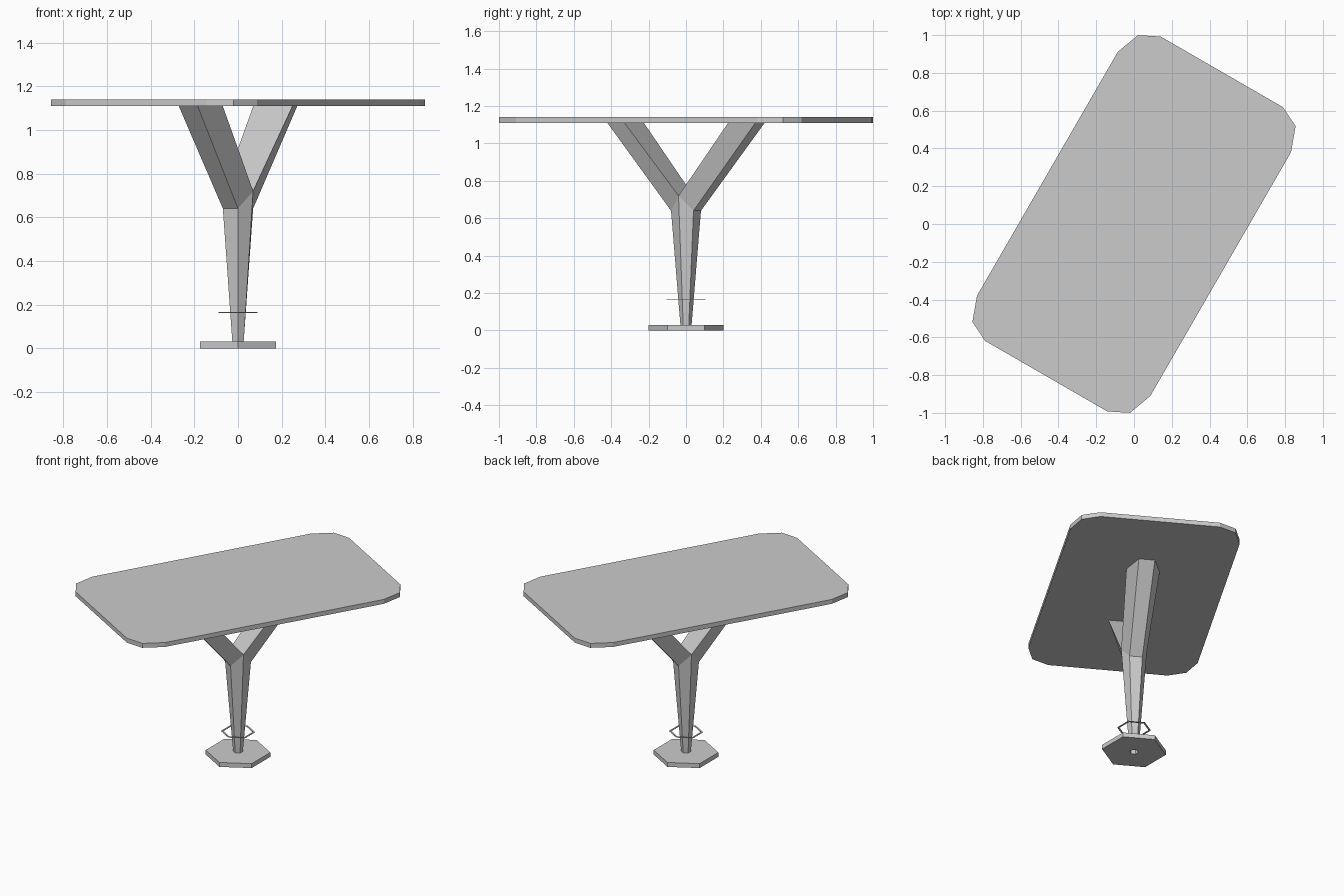
import bpy
from math import sin, cos, pi, sqrt

if "Cube" in bpy.data.objects:
    bpy.data.objects.remove(bpy.data.objects["Cube"])

TURN = pi / 3  # the long axis of the top lies 60 degrees from x


def add_mesh(name, verts, faces):
    mesh = bpy.data.meshes.new(name)
    mesh.from_pydata(verts, [], faces)
    mesh.update()
    ob = bpy.data.objects.new(name, mesh)
    bpy.context.collection.objects.link(ob)
    return ob


def turned(u, v, z):
    """Point given along (u) and across (v) the long axis."""
    return (u * cos(TURN) - v * sin(TURN), u * sin(TURN) + v * cos(TURN), z)


def hexagon(r, z):
    """Counter-clockwise hexagon with corners on the y axis."""
    return [(r * cos(pi / 2 + i * pi / 3), r * sin(pi / 2 + i * pi / 3), z) for i in range(6)]


def sides(a, b, n):
    """Quads joining the n-point loop at a to the one at b."""
    return [(a + i, a + (i + 1) % n, b + (i + 1) % n, b + i) for i in range(n)]


def hex_ring(name, outer, inner, z0, z1):
    verts = hexagon(outer, z0) + hexagon(outer, z1) + hexagon(inner, z1) + hexagon(inner, z0)
    faces = sides(0, 6, 6) + sides(6, 12, 6) + sides(12, 18, 6) + sides(18, 0, 6)
    return add_mesh(name, verts, faces)


# Table top: rectangle with faceted corners
corner = [(0.745, -0.53), (0.876, -0.482), (0.93, -0.374)]
half = corner + [(u, -v) for u, v in reversed(corner)]
outline = half + [(-u, -v) for u, v in half]
n = len(outline)
verts = [turned(u, v, z) for z in (1.11, 1.14) for u, v in outline]
add_mesh("table_top", verts,
         sides(0, n, n) + [tuple(reversed(range(n))), tuple(range(n, 2 * n))])

# Foot with a small socket, and the thin collar around the stem
hex_ring("foot", 0.2, 0.027, 0.0, 0.03)
hex_ring("collar", 0.104, 0.092, 0.162, 0.166)

# Stem: tapered hexagon whose two cross-axis corners rise to the fork
# corner order along the axis: outer pair, side, outer pair, side
def stem_loop(r, z, z_side):
    h = r * sqrt(3) / 2
    return [turned(h, -r / 2, z), turned(h, r / 2, z), turned(0, r, z_side),
            turned(-h, r / 2, z), turned(-h, -r / 2, z), turned(0, -r, z_side)]


verts = stem_loop(0.03, 0.03, 0.03) + stem_loop(0.08, 0.64, 0.72)
faces = sides(0, 6, 6) + [(5, 4, 3, 2, 1, 0)]

# Two branches: each takes half of the stem loop up to the top
for s, loop in ((1, (11, 6, 7, 8)), (-1, (8, 9, 10, 11))):
    base = len(verts)
    verts += [turned(s * u, s * v, 1.11)
              for u, v in ((0.32, -0.104), (0.457, -0.05), (0.457, 0.05), (0.32, 0.104))]
    for i in range(4):
        j = (i + 1) % 4
        faces.append((loop[i], loop[j], base + j, base + i))
    faces.append(tuple(range(base, base + 4)))
add_mesh("forked_stem", verts, faces)
